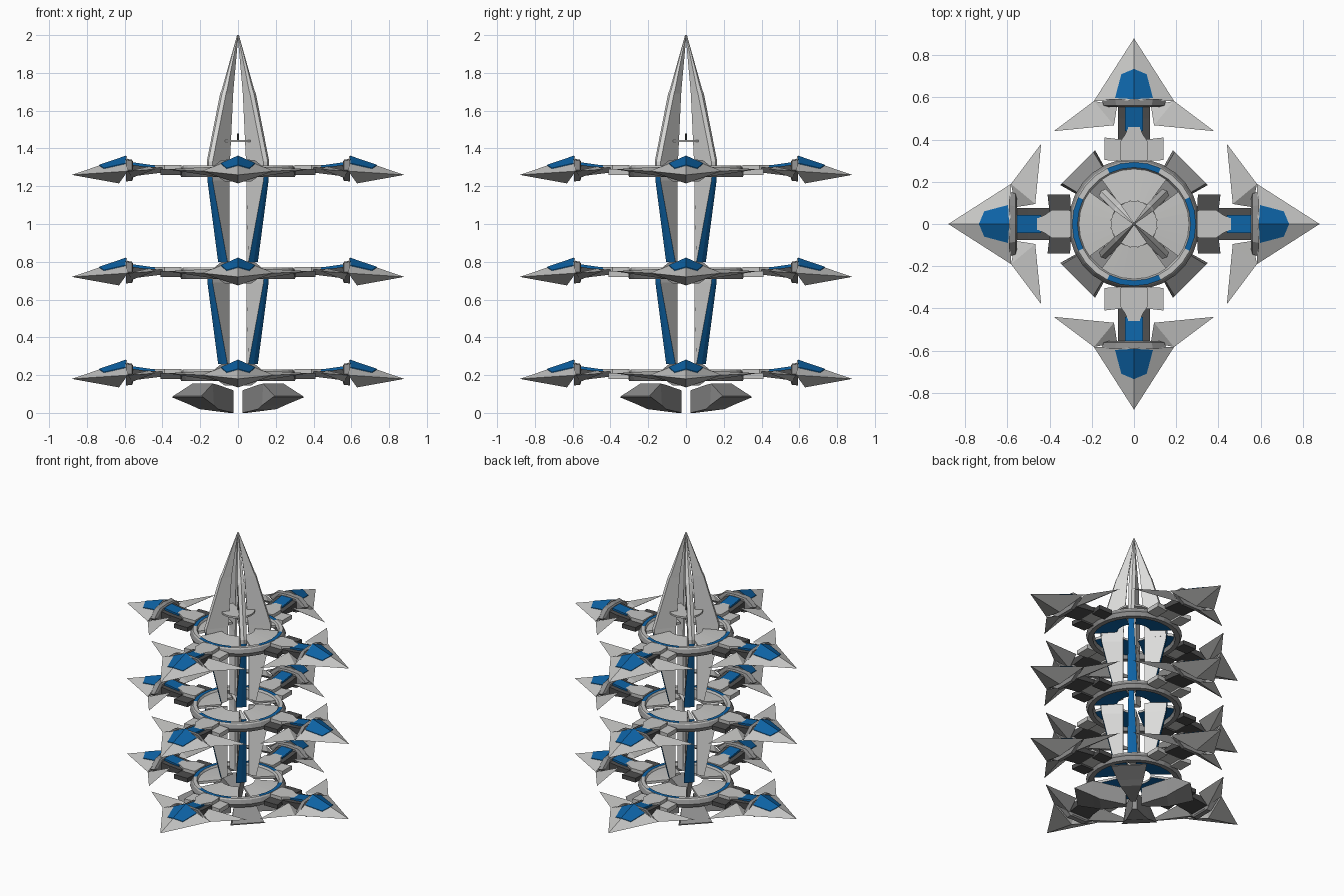
import bpy, bmesh, math
from math import cos, sin, pi, radians

if "Cube" in bpy.data.objects:
    bpy.data.objects.remove(bpy.data.objects["Cube"])


def material(name, rgb):
    m = bpy.data.materials.new(name)
    m.use_nodes = True
    m.diffuse_color = (*rgb, 1)
    m.node_tree.nodes["Principled BSDF"].inputs["Base Color"].default_value = (*rgb, 1)
    return m


PALE = material("pale grey", (0.72, 0.72, 0.71))
LIGHT = material("light grey", (0.56, 0.56, 0.55))
MID = material("mid grey", (0.27, 0.27, 0.27))
DARK = material("dark grey", (0.075, 0.075, 0.075))
BLUE = material("blue", (0.004, 0.125, 0.38))


def mesh(name, verts, faces, mats, rule=None):
    """Build a mesh; rule(centre, normal) picks the material slot."""
    bm = bmesh.new()
    vs = [bm.verts.new(v) for v in verts]
    for f in faces:
        bm.faces.new([vs[i] for i in f])
    bmesh.ops.recalc_face_normals(bm, faces=bm.faces)
    if rule:
        for f in bm.faces:
            f.material_index = rule(f.calc_center_median(), f.normal)
    me = bpy.data.meshes.new(name)
    bm.to_mesh(me)
    bm.free()
    for m in mats:
        me.materials.append(m)
    return me


def loft(name, rings, mats, rule=None, closed=False):
    """Skin equal-sized rings of points, capped unless closed."""
    n, k = len(rings[0]), len(rings)
    faces = []
    for a in range(k if closed else k - 1):
        b = (a + 1) % k
        faces += [(a * n + i, a * n + (i + 1) % n, b * n + (i + 1) % n, b * n + i) for i in range(n)]
    if not closed:
        faces += [tuple(range(n)), tuple(range((k - 1) * n, k * n))]
    return mesh(name, [p for r in rings for p in r], faces, mats, rule)


def prism(name, outline, z0, z1, mats):
    return loft(name, [[(x, y, z) for x, y in outline] for z in (z0, z1)], mats)


def both(half):
    """Mirror an outline of (x, y) points across y = 0."""
    return half + [(x, -y) for x, y in reversed(half)]


def place(me, z=0.0, angle=0.0):
    ob = bpy.data.objects.new(me.name, me)
    ob.location.z = z
    ob.rotation_euler.z = angle
    bpy.context.collection.objects.link(ob)


# Ring with blue arcs on its top band
SEG = 28
profile = [(0.258, 0.03), (0.268, 0.05), (0.293, 0.05), (0.298, 0.04), (0.312, 0.015), (0.3, -0.012), (0.268, -0.012)]


def ring_rule(c, n):
    off = abs((math.atan2(c.y, c.x) + pi / 4) % (pi / 2) - pi / 4)
    if c.z > 0.049 and off < radians(26):
        return 1
    return 2 if n.z > 0.3 and c.z > 0.035 else 0


ring = loft("ring", [[(r * cos(t), r * sin(t), z) for r, z in profile]
                     for t in (i * 2 * pi / SEG for i in range(SEG))], [MID, BLUE, LIGHT], ring_rule, closed=True)

# Sector plate inside the ring, blue underneath
plate_rings = []
for i in range(7):
    t = radians(-36 + 12 * i)
    plate_rings.append([(r * cos(t), r * sin(t), z)
                        for r, z in [(0.11, 0.05), (0.268, 0.035), (0.268, 0.015), (0.11, 0.035)]])
sector_plate = loft("sector_plate", plate_rings, [LIGHT, BLUE], lambda c, n: 1 if n.z < -0.7 else 0)

# Arrowhead: tip, crest, belly, then shoulder, wing tip, wing root and wing underside per side
verts = [(0.88, 0, 0), (0.587, 0, 0.1), (0.63, 0, -0.045)]
faces = []
for s in (1, -1):
    k = len(verts)
    verts += [(0.583, 0.19 * s, 0.02), (0.44, 0.38 * s, 0.03), (0.468, 0.095 * s, 0.045), (0.56, 0.08 * s, -0.015)]
    faces += [(0, 1, k), (0, k, 2), (1, k, 2)]
    faces += [(k, k + 2, k + 1), (k, k + 1, k + 3), (k + 1, k + 2, k + 3), (k, k + 3, k + 2)]
arrowhead = mesh("arrowhead", verts, faces, [LIGHT])

# Blue crest panel lying on the two upper arrowhead faces
panel_pts = [(0.592, 0.0), (0.597, 0.09), (0.71, 0.06), (0.735, 0.0)]
verts, faces = [], []
for s in (1, -1):
    b = len(verts)
    for lift in (-0.003, 0.004):
        verts += [(x, y * s, (0.88 - x) * 0.3413 - 0.428 * y + lift) for x, y in panel_pts]
    faces += [tuple(b + i for i in range(4)), tuple(b + 4 + i for i in range(4))]
    faces += [(b + i, b + (i + 1) % 4, b + 4 + (i + 1) % 4, b + 4 + i) for i in range(3)]
crest_panel = mesh("crest_panel", verts, faces, [BLUE])

# Collar behind the arrowhead
collar_half = [(0.155, 0.025), (0.09, 0.078), (0, 0.085), (-0.09, 0.078), (-0.155, 0.025), (-0.07, -0.035), (0.07, -0.035)]
collar = loft("collar", [[(x, y * s, 0.02 + (z - 0.02) * s) for y, z in collar_half]
                         for x, s in ((0.555, 0.78), (0.562, 0.93), (0.592, 1))], [MID])

# Neck, its blue inlay, and the light bracket gripping the ring
neck = loft("neck", [[(x, y, z) for y, z in ((-0.075, lo), (0.075, lo), (0.075, hi), (-0.075, hi))]
                     for x, lo, hi in ((0.4, 0.012, 0.038), (0.5, 0.0, 0.045), (0.57, -0.01, 0.055))], [DARK])
neck_inlay = loft("neck_inlay", [[(x, y, z) for y, z in ((-0.042, 0.03), (0.042, 0.03), (0.042, top), (-0.042, top))]
                                 for x, top in ((0.44, 0.05), (0.565, 0.068))], [BLUE])
bracket = prism("bracket", both([(0.298, 0.06), (0.31, 0.066), (0.39, 0.066), (0.42, 0.045),
                                 (0.45, 0.03), (0.48, 0.022), (0.492, 0.006)]), 0.012, 0.053, [LIGHT])
lug_outline = [(0.298, 0.055), (0.4, 0.055), (0.41, 0.14), (0.303, 0.14)]
lugs = {m.name: [prism("bracket_lug", [(x, y * s) for x, y in lug_outline], 0.0, 0.03, [m]) for s in (1, -1)]
        for m in (LIGHT, DARK)}


def blade(name, levels, mats, rule=None):
    """Radial blade from (z, inner r, outer r, half width, ridge) levels."""
    return loft(name, [[(a, -min(w, 0.006), z), (b, -w, z), (b + e, 0, z), (b, w, z), (a, min(w, 0.006), z)]
                       for z, a, b, w, e in levels], mats, rule)


# Upper spire blades and the tapering hanging blades with a blue outer face
spire_blade = blade("spire_blade", [(1.25, 0.07, 0.206, 0.02, 0.008), (1.33, 0.066, 0.212, 0.022, 0.01),
                                    (1.69, 0.042, 0.112, 0.022, 0.008), (1.71, 0.04, 0.102, 0.02, 0.008),
                                    (2.0, 0, 0.004, 0.003, 0.001)], [PALE])
hanging_blade = blade("hanging_blade", [(0.04, 0.07, 0.216, 0.017, 0.003), (-0.03, 0.07, 0.21, 0.019, 0.003),
                                        (-0.46, 0.07, 0.114, 0.035, 0.003)],
                      [PALE, BLUE], lambda c, n: 1 if n.x > 0.8 else 0)

# Petals under the lowest tier
petal = loft("petal", [[(r, -w, lo), (r, w, lo), (r, w * 0.9, hi), (r, -w * 0.9, hi)]
                       for r, w, lo, hi in ((0.05, 0.016, 0.0, 0.12), (0.22, 0.07, 0.02, 0.15),
                                            (0.265, 0.085, 0.04, 0.155), (0.378, 0.117, 0.083, 0.09))], [MID])

# Assemble the three tiers
for tier, z in enumerate((0.18, 0.72, 1.26)):
    place(ring, z)
    for q in range(4):
        a = q * pi / 2
        for part in (sector_plate, arrowhead, crest_panel, collar, neck, neck_inlay, bracket):
            place(part, z, a)
        for lug in lugs[(DARK if q % 2 == 0 else LIGHT).name]:
            place(lug, z, a)
        if tier:
            place(hanging_blade, z, a + pi / 4)
for q in range(4):
    place(spire_blade, 0, q * pi / 2 + pi / 4)
    place(petal, 0, q * pi / 2 + pi / 4)


# Thin disc and pin held between the spire blades
def disc(name, r, z0, z1, n, mat):
    pts = [(r * cos(i * 2 * pi / n), r * sin(i * 2 * pi / n)) for i in range(n)]
    place(prism(name, pts, z0, z1, [mat]))


disc("spire_disc", 0.11, 1.434, 1.446, 20, LIGHT)
disc("spire_pin", 0.004, 1.44, 1.478, 8, DARK)
